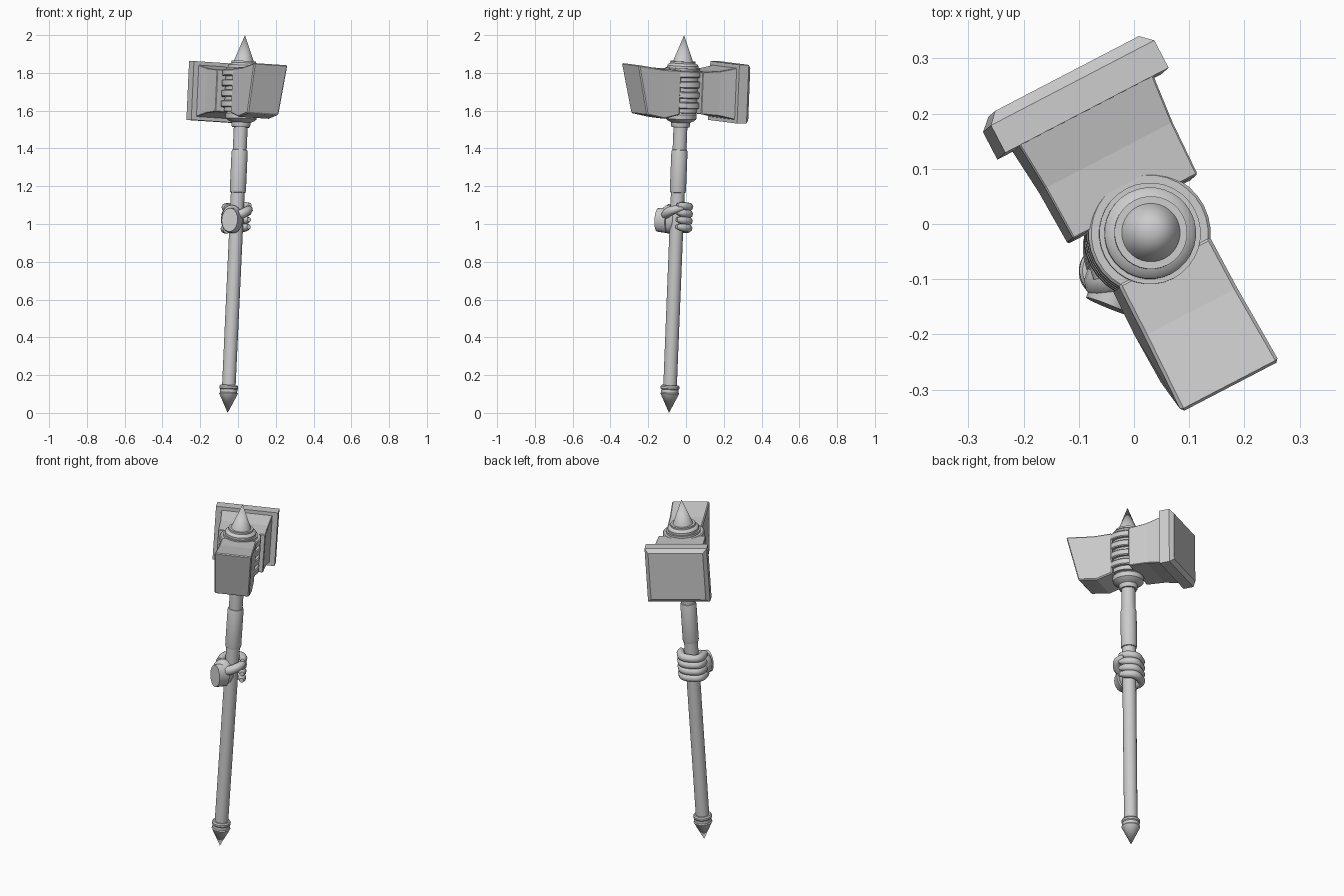
import bpy, bmesh
from math import sin, cos, pi, radians
from mathutils import Matrix, Vector

if "Cube" in bpy.data.objects:
    bpy.data.objects.remove(bpy.data.objects["Cube"])

# Tilted hammer frame: z along the shaft, y toward the big striking face
BASE, TIP = Vector((-0.055, -0.09, 0)), Vector((0.037, -0.01, 2))
AZ = (TIP - BASE).normalized()
AY = Vector((-sin(radians(27.5)), cos(radians(27.5)), 0))
AX = AY.cross(AZ).normalized()
AY = AZ.cross(AX)
FRAME = Matrix.Translation(BASE) @ Matrix((AX, AY, AZ)).transposed().to_4x4()
HAND = Matrix.Translation(BASE + AZ * 1.03) @ Vector((0, 0, 1)).rotation_difference(AZ).to_matrix().to_4x4()


def finish(name, bm, smooth=None, bevel=0, matrix=FRAME):
    bmesh.ops.recalc_face_normals(bm, faces=bm.faces)
    me = bpy.data.meshes.new(name)
    bm.to_mesh(me)
    bm.free()
    ob = bpy.data.objects.new(name, me)
    bpy.context.collection.objects.link(ob)
    ob.matrix_world = matrix
    if smooth:
        bpy.ops.object.select_all(action='DESELECT')
        ob.select_set(True)
        bpy.context.view_layer.objects.active = ob
        bpy.ops.object.shade_smooth_by_angle(angle=radians(smooth))
    if bevel:
        mod = ob.modifiers.new("edge", 'BEVEL')
        mod.width, mod.segments = bevel, 1
    return ob


def lathe(name, profile, n=32):
    """Turn (radius, height) points around the shaft axis."""
    bm = bmesh.new()
    vs = [bm.verts.new((r, 0, h)) for r, h in profile]
    es = [bm.edges.new(p) for p in zip(vs, vs[1:])]
    bmesh.ops.spin(bm, geom=vs + es, cent=(0, 0, 0), axis=(0, 0, 1),
                   angle=2 * pi, steps=n, use_duplicate=False)
    bmesh.ops.remove_doubles(bm, verts=bm.verts, dist=1e-5)
    return finish(name, bm, 35)


def loft(name, sections, bevel=0):
    """Sections: top (y, z, half width) and bottom (y, z, half width)."""
    bm = bmesh.new()
    rings = []
    for (yt, zt, wt), (yb, zb, wb) in sections:
        rings.append([bm.verts.new(c) for c in
                      ((-wt, yt, zt), (wt, yt, zt), (wb, yb, zb), (-wb, yb, zb))])
    for a, b in zip(rings, rings[1:]):
        for i in range(4):
            j = (i + 1) % 4
            bm.faces.new((a[i], a[j], b[j], b[i]))
    bm.faces.new(rings[0])
    bm.faces.new(rings[-1])
    return finish(name, bm, None, bevel)


# Shaft parts
lathe("bottom_spike", [(0, 0), (0.05, 0.103), (0.046, 0.108), (0.046, 0.125),
                       (0.05, 0.13), (0.05, 0.14), (0.045, 0.147), (0, 0.147)])
lathe("shaft", [(0, 0.14), (0.036, 0.14), (0.037, 1.55), (0, 1.55)])
lathe("upper_grip", [(0.03, 1.165), (0.041, 1.17), (0.043, 1.18), (0.043, 1.385),
                     (0.04, 1.395), (0.03, 1.4)])
lathe("lower_collar", [(0, 1.515), (0.046, 1.515), (0.05, 1.522), (0.05, 1.54),
                       (0.07, 1.55), (0.082, 1.56), (0.084, 1.585), (0.075, 1.598), (0, 1.598)])
lathe("head_core", [(0, 1.58), (0.092, 1.595), (0.092, 1.83), (0, 1.83)])
for i in range(4):
    z = 1.635 + i * 0.055
    lathe(f"core_ring_{i + 1}", [(0.08, z - 0.018), (0.106, z - 0.018), (0.111, z - 0.013),
                                 (0.111, z + 0.013), (0.106, z + 0.018), (0.08, z + 0.018)])
lathe("top_collar", [(0, 1.815), (0.083, 1.815), (0.083, 1.842), (0.077, 1.85),
                     (0.066, 1.855), (0.066, 1.865), (0, 1.865)])
lathe("top_spike", [(0, 1.86), (0.053, 1.865), (0, TIP.length and (TIP - BASE).length)])

# Hammer head blocks
loft("small_head", [((-0.055, 1.822, 0.094), (-0.055, 1.585, 0.094)),
                    ((-0.16, 1.825, 0.095), (-0.145, 1.563, 0.095)),
                    ((-0.315, 1.846, 0.1), (-0.25, 1.582, 0.093))], 0.006)
loft("big_head_neck", [((0.055, 1.815, 0.127), (0.055, 1.592, 0.127)),
                       ((0.16, 1.822, 0.13), (0.16, 1.585, 0.13)),
                       ((0.26, 1.842, 0.138), (0.26, 1.565, 0.138))], 0.003)
loft("big_head_plate", [((0.25, 1.86, 0.167), (0.25, 1.548, 0.167)),
                        ((0.306, 1.86, 0.167), (0.306, 1.548, 0.167)),
                        ((0.326, 1.84, 0.147), (0.326, 1.568, 0.147))])


# Hand gripping the shaft
def tube(name, points):
    """Rounded tube through (x, y, z, radius) points."""
    cu = bpy.data.curves.new(name, 'CURVE')
    cu.dimensions = '3D'
    cu.bevel_depth, cu.bevel_resolution, cu.use_fill_caps = 1.0, 2, True
    cu.resolution_u = 2
    sp = cu.splines.new('NURBS')
    sp.points.add(len(points) - 1)
    for p, (x, y, z, r) in zip(sp.points, points):
        p.co, p.radius = (x, y, z, 1), r
    sp.use_endpoint_u, sp.order_u = True, 3
    ob = bpy.data.objects.new(name, cu)
    bpy.context.collection.objects.link(ob)
    ob.matrix_world = HAND


def blob(name, loc, size, turn=0):
    bm = bmesh.new()
    bmesh.ops.create_uvsphere(bm, u_segments=16, v_segments=10, radius=1)
    m = Matrix.Translation(loc) @ Matrix.Rotation(radians(turn), 4, 'Z') @ Matrix.Diagonal((*size, 1))
    bmesh.ops.transform(bm, matrix=m, verts=bm.verts)
    finish(name, bm, 60, matrix=HAND)


for i in range(4):
    z = -0.062 + i * 0.038
    pts = []
    for k in range(10):
        a = radians(225 - k * 25)
        rad = 0.06 if k % 3 else 0.067
        r = 0.012 if k == 9 else (0.024 if k in (2, 5) else 0.022)
        pts.append((rad * cos(a), rad * sin(a), z + 0.022 * k / 9, r))
    tube(f"finger_{i + 1}", pts)
blob("palm", (-0.025, -0.045, -0.005), (0.06, 0.045, 0.075), 25)
tube("thumb", [(-0.03, -0.06, 0.0, 0.022), (0.02, -0.064, 0.02, 0.026),
               (0.055, -0.04, 0.042, 0.024), (0.068, 0.0, 0.055, 0.021),
               (0.062, 0.03, 0.06, 0.01)])

# Cut wrist stub pointing forward
bm = bmesh.new()
bmesh.ops.create_cone(bm, cap_ends=True, segments=20, radius1=0.052, radius2=0.048, depth=0.06)
m = (Matrix.Translation((-0.025, -0.073, -0.012)) @ Matrix.Rotation(radians(-22), 4, 'Z')
     @ Matrix.Rotation(pi / 2, 4, 'X') @ Matrix.Diagonal((0.95, 1.3, 1, 1)))
bmesh.ops.transform(bm, matrix=m, verts=bm.verts)
finish("wrist", bm, 40, matrix=HAND)
